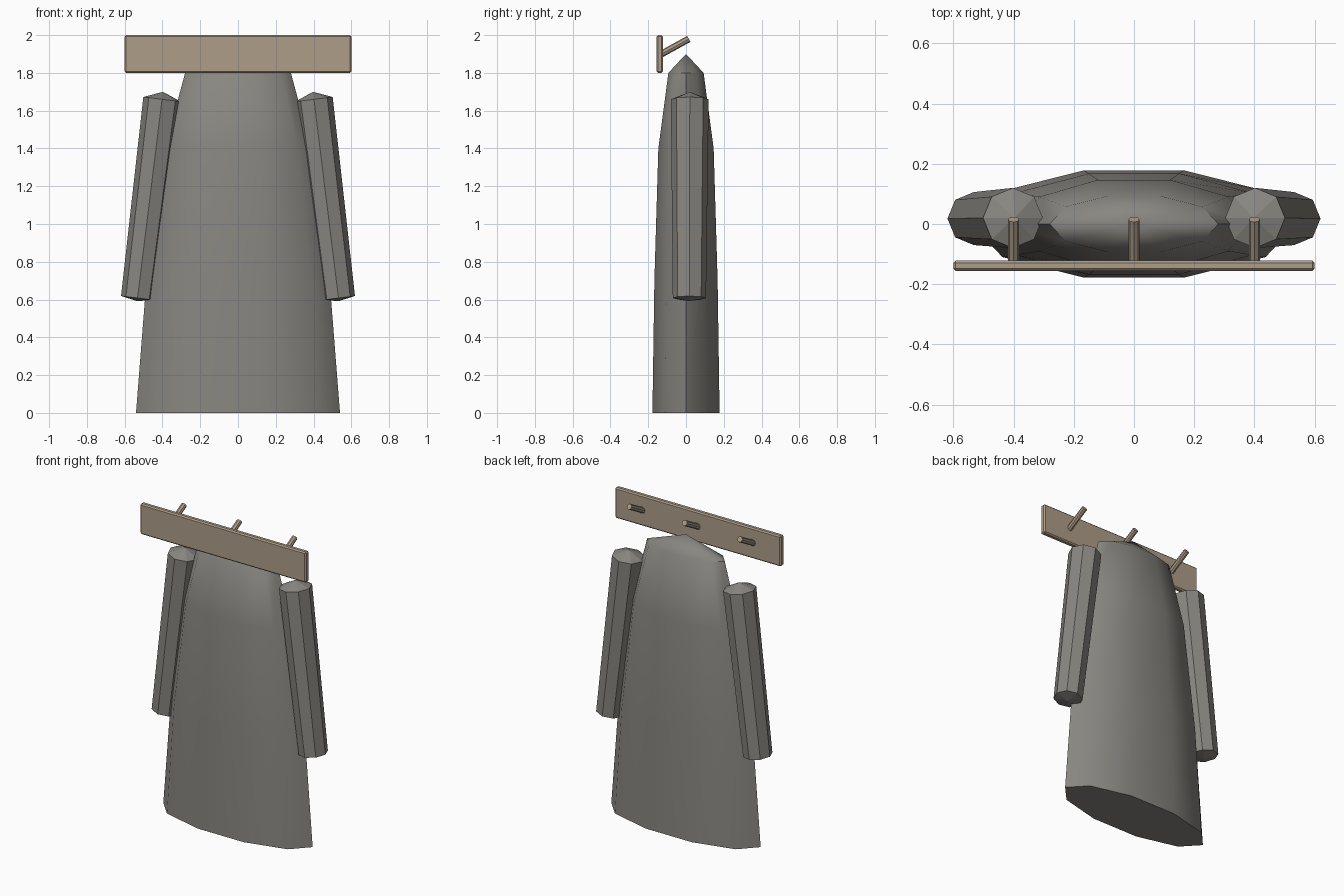
import bpy, bmesh, math
from mathutils import Vector

if "Cube" in bpy.data.objects:
    bpy.data.objects.remove(bpy.data.objects["Cube"])


def make_object(name, bm):
    bmesh.ops.recalc_face_normals(bm, faces=bm.faces)
    me = bpy.data.meshes.new(name)
    bm.to_mesh(me)
    bm.free()
    ob = bpy.data.objects.new(name, me)
    bpy.context.collection.objects.link(ob)
    return ob


def loft(name, rings, sides, top=None, bottom=None):
    """Join rings (centre, x-axis vector, y-axis vector); cap with a point or a flat face."""
    bm = bmesh.new()
    loops = []
    for c, u, v in rings:
        loops.append([bm.verts.new(Vector(c) + Vector(u) * math.cos(a) + Vector(v) * math.sin(a))
                      for a in (2 * math.pi * i / sides for i in range(sides))])
    for lo, hi in zip(loops, loops[1:]):
        for i in range(sides):
            j = (i + 1) % sides
            bm.faces.new((lo[i], lo[j], hi[j], hi[i]))
    for loop, tip in ((loops[0], bottom), (loops[-1], top)):
        if tip is None:
            bm.faces.new(loop)
        else:
            p = bm.verts.new(tip)
            for i in range(sides):
                bm.faces.new((loop[i], loop[(i + 1) % sides], p))
    return make_object(name, bm)


def tube(name, a, b, ra, rb, sides, tip_a=0, tip_b=0):
    """Tapered prism from a to b, with optional pointed ends."""
    a, b = Vector(a), Vector(b)
    d = (b - a).normalized()
    v = d.cross(Vector((1, 0, 0))).normalized()
    u = v.cross(d)
    return loft(name, [(a, u * ra, v * ra), (b, u * rb, v * rb)], sides,
                b + d * tip_b if tip_b else None, a - d * tip_a if tip_a else None)


def paint(ob, mat):
    ob.data.materials.append(mat)


wood = bpy.data.materials.new("wood")
wood.diffuse_color = (0.42, 0.34, 0.25, 1)
wood.use_nodes = True
wood.node_tree.nodes["Principled BSDF"].inputs["Base Color"].default_value = wood.diffuse_color
cloth = bpy.data.materials.new("cloth")
cloth.diffuse_color = (0.25, 0.24, 0.22, 1)
cloth.use_nodes = True
cloth.node_tree.nodes["Principled BSDF"].inputs["Base Color"].default_value = cloth.diffuse_color

# Wall board
bm = bmesh.new()
bmesh.ops.create_cube(bm, size=1)
bmesh.ops.scale(bm, vec=(1.2, 0.035, 0.2), verts=bm.verts)
bmesh.ops.translate(bm, vec=(0, -0.139, 1.9), verts=bm.verts)
bmesh.ops.bevel(bm, geom=bm.edges[:], offset=0.008, segments=1, affect='EDGES')
paint(make_object("board", bm), wood)

# Slanted pegs
for i, x in enumerate((-0.4, 0, 0.4)):
    paint(tube(f"peg_{i + 1}", (x, -0.13, 1.9), (x, 0.015, 1.98), 0.018, 0.018, 8), wood)

# Coat body: z, half width, half depth
profile = [(0, 0.54, 0.187), (0.7, 0.485, 0.176), (1.4, 0.388, 0.154), (1.8, 0.28, 0.098)]
body = loft("coat_body", [((0, 0, z), (rx, 0, 0), (0, ry, 0)) for z, rx, ry in profile],
            10, top=(0, 0, 1.9))
paint(body, cloth)
bpy.context.view_layer.objects.active = body
body.select_set(True)
bpy.ops.object.shade_smooth_by_angle(angle=math.radians(45))

# Sleeves
for side, s in (("left", -1), ("right", 1)):
    paint(tube(f"sleeve_{side}", (s * 0.532, 0.018, 0.608), (s * 0.402, 0.02, 1.66),
               0.088, 0.1, 8, 0.016, 0.04), cloth)
